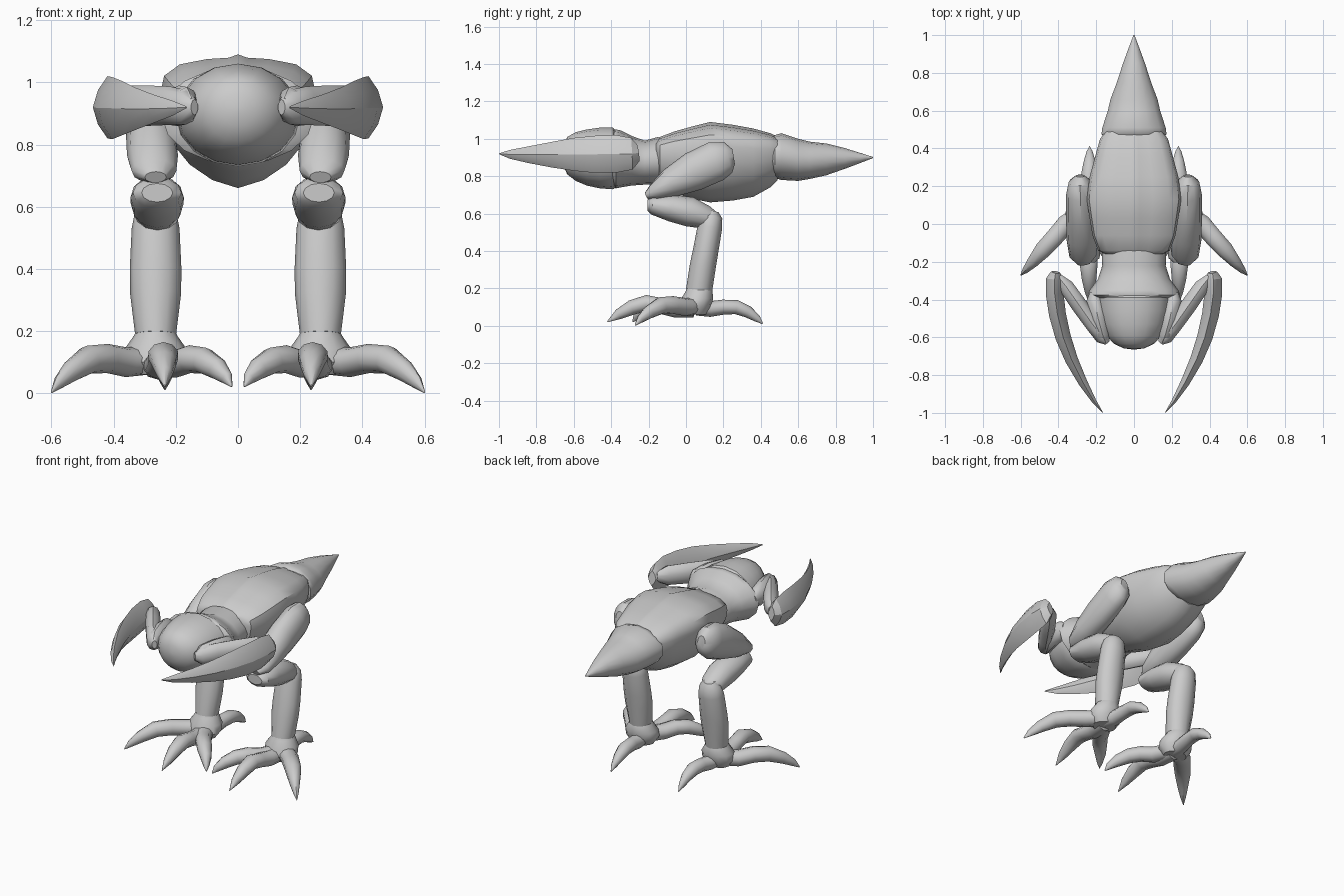
import bpy, bmesh, math
from mathutils import Vector

grey = bpy.data.materials.new("pale_grey")
grey.diffuse_color = (0.6, 0.6, 0.6, 1)


def oval(n):
    return [(math.sin(2 * math.pi * i / n), math.cos(2 * math.pi * i / n)) for i in range(n)]


def both_sides(half):
    # half outline from top centre to bottom centre, completed by reflection
    return half + [(-u, v) for u, v in reversed(half[1:-1])]


def loft(name, sections, outline=None, axis=None, ref=(0, 0, 1), mirror=False, angle=40):
    """Skin rings given as (x, y, z, half width, half height) along a path."""
    outline = outline or oval(10)
    ref = Vector(ref)
    pts = [Vector(s[:3]) for s in sections]
    bm = bmesh.new()
    rings = []
    for i, s in enumerate(sections):
        t = Vector(axis) if axis else pts[min(i + 1, len(pts) - 1)] - pts[max(i - 1, 0)]
        t.normalize()
        side = t.cross(ref).normalized()
        up = side.cross(t)
        rings.append([bm.verts.new(pts[i] + side * u * s[3] + up * v * s[4]) for u, v in outline])
    n = len(outline)
    for a, b in zip(rings, rings[1:]):
        for k in range(n):
            bm.faces.new((a[k], a[(k + 1) % n], b[(k + 1) % n], b[k]))
    bm.faces.new(rings[0])
    bm.faces.new(rings[-1])
    bmesh.ops.recalc_face_normals(bm, faces=bm.faces)
    me = bpy.data.meshes.new(name)
    bm.to_mesh(me)
    bm.free()
    me.materials.append(grey)
    ob = bpy.data.objects.new(name, me)
    bpy.context.collection.objects.link(ob)
    if mirror:
        ob.modifiers.new("mirror", "MIRROR").use_clip = False
    for p in me.polygons:
        p.use_smooth = True
    me.set_sharp_from_angle(angle=math.radians(angle))
    return ob


def spine(name, rows, outline):
    # rows: y, half width, bottom z, top z
    return loft(name, [(0, y, (lo + hi) / 2, w, (hi - lo) / 2) for y, w, lo, hi in rows],
                outline, axis=(0, 1, 0))


# Trunk: flat back with a small ridge, bowl-shaped belly
trunk_outline = both_sides([(0, 1), (.12, .95), (.4, .93), (.75, .85), (.95, .68), (1, .42),
                            (.95, 0), (.83, -.35), (.62, -.65), (.33, -.88), (0, -1)])
spine("trunk", [(-.16, .15, .77, .99), (-.14, .19, .74, 1.01), (-.06, .22, .71, 1.04),
                (.03, .235, .68, 1.065), (.13, .25, .66, 1.09), (.25, .235, .67, 1.075),
                (.36, .205, .69, 1.055), (.45, .18, .74, 1.03), (.49, .15, .78, 1.01)], trunk_outline)

# Tail: tapering cone with a bulging root
spine("tail", [(.455, .155, .81, 1.0), (.475, .177, .79, 1.02), (.51, .172, .78, 1.03),
               (.60, .142, .775, 1.0), (.66, .128, .785, .985), (.75, .093, .805, .975),
               (.85, .06, .84, .95), (.93, .03, .87, .925), (1.0, .003, .897, .903)], oval(14))

# Neck and flared crest behind the head
spine("neck", [(-.10, .15, .78, .99), (-.15, .17, .755, 1.01), (-.22, .168, .755, .99),
               (-.29, .19, .75, 1.015), (-.35, .235, .74, 1.045), (-.375, .245, .735, 1.05),
               (-.40, .19, .75, 1.04)], oval(16))

# Head: blunt and rounded
spine("head", [(-.36, .18, .75, 1.03), (-.39, .20, .73, 1.06), (-.46, .192, .735, 1.06),
               (-.53, .175, .75, 1.05), (-.59, .147, .775, 1.035), (-.635, .105, .81, 1.01),
               (-.658, .055, .86, .965), (-.664, .01, .90, .92)], oval(16))

# Arms: short upper arm, forearm bent outward, long scythe blade
loft("upper_arm", [(.215, -.36, .92, .02, .03), (.21, -.40, .92, .045, .06),
                   (.19, -.50, .925, .05, .065), (.165, -.59, .925, .04, .06),
                   (.15, -.625, .92, .015, .03)], mirror=True)
loft("forearm", [(.14, -.63, .92, .015, .025), (.165, -.60, .92, .042, .055),
                 (.22, -.53, .925, .042, .062), (.29, -.43, .925, .045, .065),
                 (.36, -.33, .93, .042, .06), (.40, -.28, .93, .02, .03)], mirror=True)
blade_outline = both_sides([(0, 1), (.65, .55), (1, 0), (.65, -.55), (0, -1)])
loft("scythe_blade", [(.415, -.255, .925, .025, .045), (.42, -.29, .92, .046, .085),
                      (.42, -.37, .92, .047, .1), (.405, -.48, .917, .045, .1),
                      (.375, -.60, .917, .041, .088), (.33, -.72, .915, .034, .068),
                      (.27, -.84, .915, .024, .045), (.21, -.94, .917, .012, .024),
                      (.166, -.998, .92, .002, .003)], blade_outline, mirror=True, angle=30)

# Legs: thigh, bent middle segment, upright shank
loft("thigh", [(.285, .255, .905, .025, .04), (.285, .225, .90, .06, .085),
               (.285, .16, .88, .074, .108), (.28, .04, .825, .08, .105),
               (.275, -.08, .765, .082, .08), (.27, -.17, .715, .072, .045),
               (.265, -.21, .695, .035, .02)], oval(12), mirror=True)
loft("middle_leg", [(.26, -.205, .645, .05, .03), (.26, -.18, .645, .078, .05),
                    (.26, -.08, .63, .086, .072), (.26, .02, .61, .085, .08),
                    (.26, .11, .58, .072, .062), (.26, .17, .57, .035, .03)], oval(12), mirror=True)
loft("shank", [(.265, .145, .615, .035, .03), (.265, .137, .585, .066, .058),
               (.265, .128, .53, .077, .066), (.265, .105, .40, .083, .068),
               (.265, .09, .32, .082, .07), (.265, .07, .19, .066, .07)],
     oval(12), ref=(0, 1, 0), mirror=True)

# Ankle: flares out into the toes
loft("ankle", [(.265, .07, .205, .06, .064), (.265, .07, .185, .07, .072),
               (.265, .06, .145, .098, .085), (.265, .05, .10, .10, .085),
               (.265, .05, .06, .07, .06)], oval(12), axis=(0, 0, -1), ref=(0, 1, 0), mirror=True)

# Toes: arched, ending in claws
loft("outer_toe", [(.29, .05, .105, .05, .045), (.36, 0, .10, .052, .048),
                   (.42, -.07, .112, .05, .047), (.48, -.135, .108, .047, .046),
                   (.535, -.20, .072, .032, .036), (.575, -.245, .035, .017, .022),
                   (.6, -.272, .003, .002, .003)], mirror=True)
loft("front_toe", [(.26, .04, .09, .05, .045), (.25, -.06, .09, .05, .045),
                   (.245, -.14, .108, .046, .042), (.24, -.21, .122, .05, .043),
                   (.238, -.29, .098, .04, .04), (.236, -.36, .062, .025, .028),
                   (.235, -.42, .022, .002, .003)], mirror=True)
loft("inner_toe", [(.25, .03, .10, .05, .045), (.20, -.06, .095, .05, .045),
                   (.155, -.12, .11, .046, .045), (.11, -.175, .105, .044, .043),
                   (.065, -.225, .078, .033, .036), (.035, -.265, .048, .018, .022),
                   (.02, -.285, .022, .002, .003)], mirror=True)
loft("hind_toe", [(.26, .06, .10, .05, .045), (.25, .13, .09, .045, .042),
                  (.243, .20, .10, .04, .04), (.238, .27, .10, .042, .038),
                  (.235, .33, .075, .032, .032), (.235, .38, .04, .017, .02),
                  (.235, .41, .012, .002, .003)], mirror=True)
